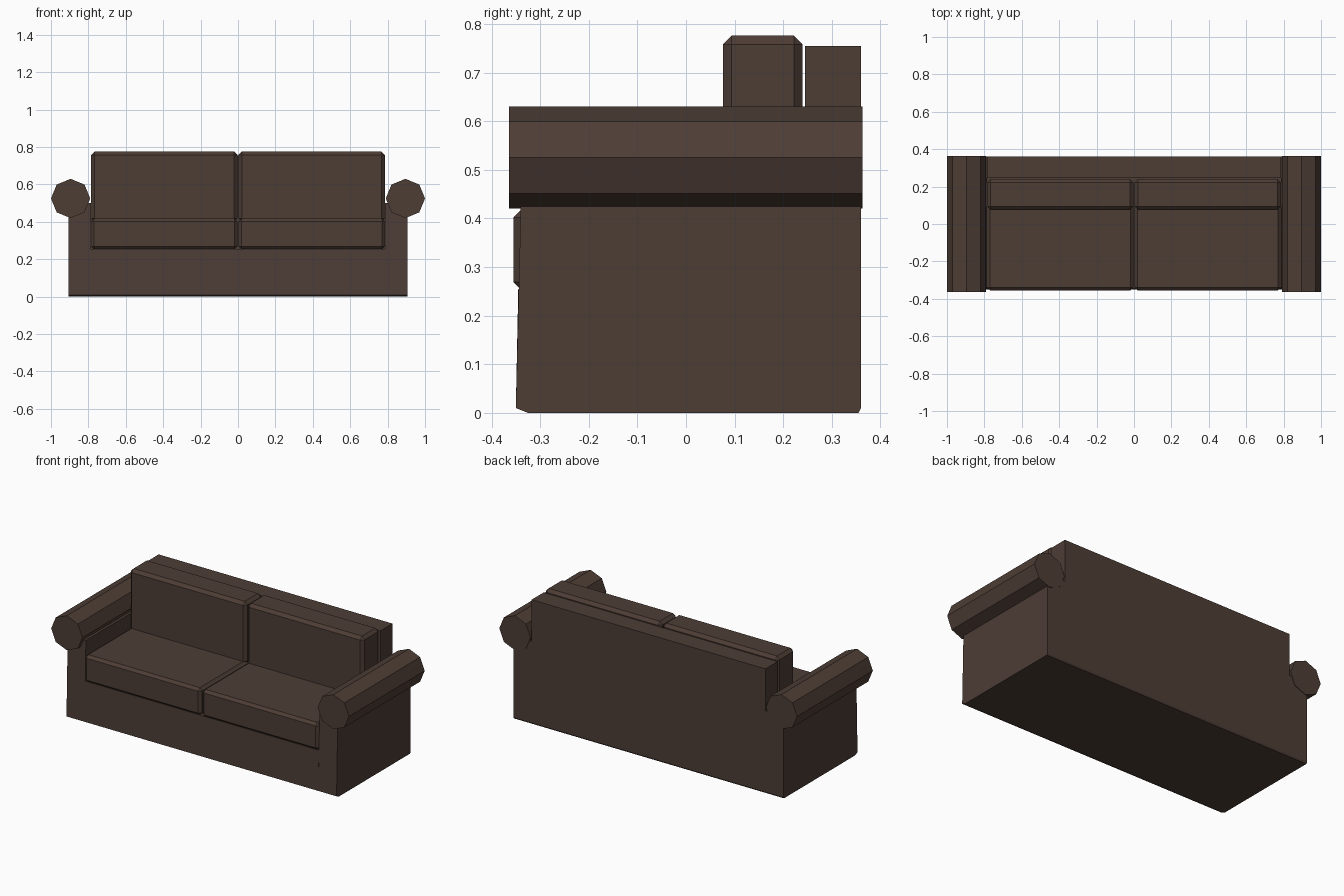
import bpy, bmesh, math
from mathutils import Vector

if "Cube" in bpy.data.objects:
    bpy.data.objects.remove(bpy.data.objects["Cube"])

fabric = bpy.data.materials.new("brown_fabric")
fabric.diffuse_color = (0.075, 0.047, 0.036, 1)
fabric.use_nodes = True
fabric.node_tree.nodes["Principled BSDF"].inputs["Base Color"].default_value = fabric.diffuse_color


def finish(name, bm):
    bmesh.ops.recalc_face_normals(bm, faces=bm.faces)
    mesh = bpy.data.meshes.new(name)
    bm.to_mesh(mesh)
    bm.free()
    mesh.materials.append(fabric)
    obj = bpy.data.objects.new(name, mesh)
    bpy.context.collection.objects.link(obj)
    return obj


def prism(name, profile, start, offset, place):
    """Extrude a closed 2D profile; place(a, b, depth) maps it into 3D."""
    bm = bmesh.new()
    face = bm.faces.new([bm.verts.new(place(a, b, start)) for a, b in profile])
    out = bmesh.ops.extrude_face_region(bm, geom=[face])
    verts = [v for v in out["geom"] if isinstance(v, bmesh.types.BMVert)]
    bmesh.ops.translate(bm, verts=verts, vec=Vector(place(0, 0, offset)))
    return finish(name, bm)


def cushion(name, lo, hi, bevel):
    bm = bmesh.new()
    bmesh.ops.create_cube(bm, size=1)
    for v in bm.verts:
        v.co = [(l + h) / 2 + c * (h - l) for l, h, c in zip(lo, hi, v.co)]
    bmesh.ops.bevel(bm, geom=bm.edges[:], offset=bevel, segments=1,
                    affect='EDGES', profile=0.5)
    return finish(name, bm)


def along_x(a, b, d):
    return (d, a, b)


def along_y(a, b, d):
    return (a, d, b)


# Base and backrest as one L-shaped side profile
prism("base_and_back",
      [(-0.325, 0), (0.355, 0), (0.36, 0.01), (0.36, 0.755), (0.245, 0.755),
       (0.245, 0.255), (-0.345, 0.255), (-0.35, 0.01)],
      -0.785, 1.57, along_x)

for side, s in (("left", -1), ("right", 1)):
    # Arm panel, leaning back slightly at the front
    prism(side + "_arm_panel",
          [(-0.325, 0), (0.355, 0), (0.36, 0.01), (0.36, 0.5),
           (-0.338, 0.5), (-0.35, 0.01)],
          s * 0.785, s * 0.122, along_x)

    # Eight-sided rolled armrest
    octagon = [(s * 0.895 + 0.105 * math.cos(i * math.pi / 4),
                0.525 + 0.105 * math.sin(i * math.pi / 4)) for i in range(8)]
    prism(side + "_arm_roll", octagon, -0.364, 0.727, along_y)

    # Seat and back cushions
    x0, x1 = sorted((s * 0.003, s * 0.785))
    cushion(side + "_seat_cushion", (x0, -0.355, 0.253), (x1, 0.12, 0.418), 0.016)
    cushion(side + "_back_cushion", (x0, 0.076, 0.40), (x1, 0.24, 0.776), 0.018)
